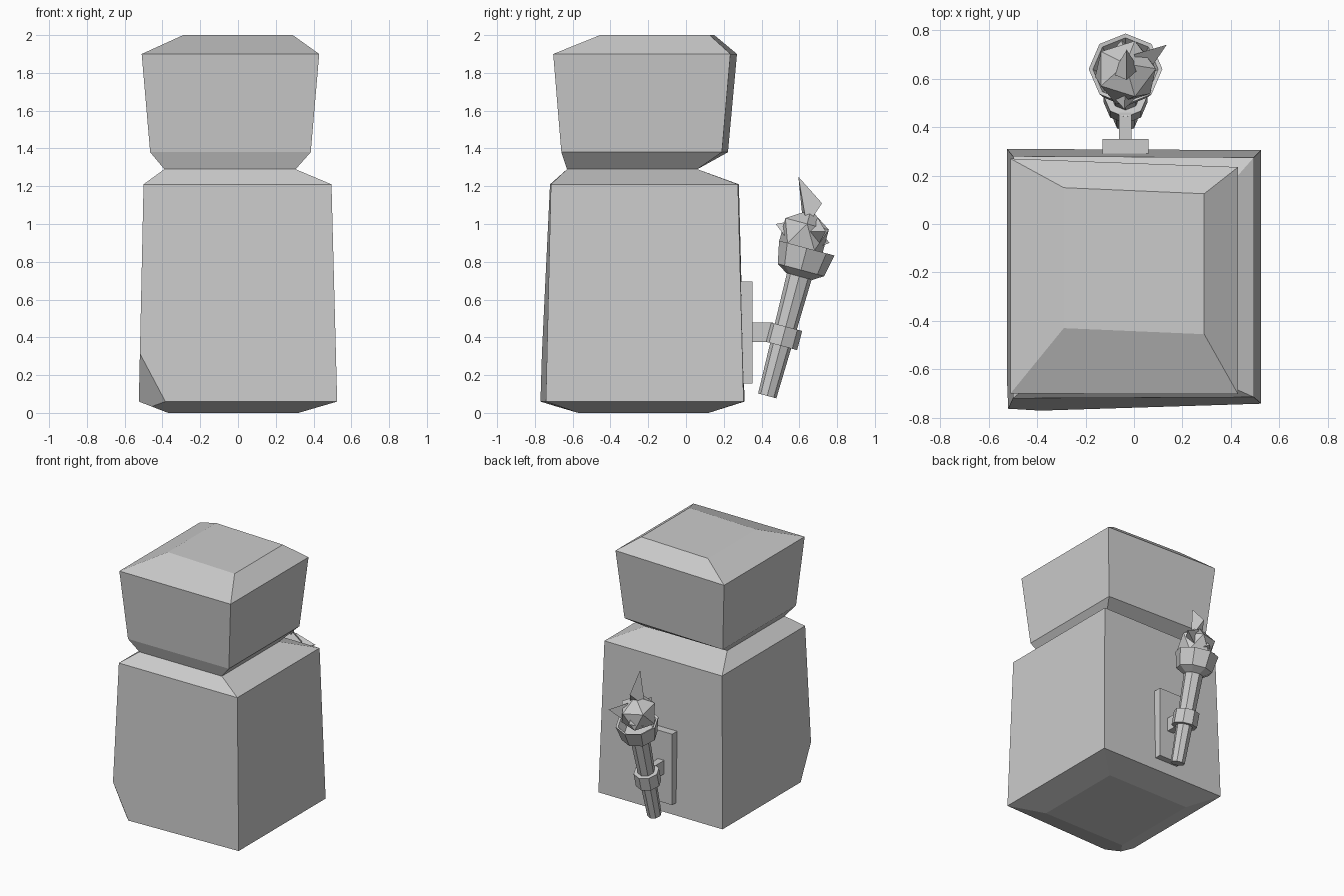
import bpy, bmesh, math
from mathutils import Vector, Matrix

if "Cube" in bpy.data.objects:
    bpy.data.objects.remove(bpy.data.objects["Cube"])


def finish(bm, name):
    bmesh.ops.recalc_face_normals(bm, faces=bm.faces[:])
    me = bpy.data.meshes.new(name)
    bm.to_mesh(me)
    bm.free()
    ob = bpy.data.objects.new(name, me)
    bpy.context.collection.objects.link(ob)
    return ob


def loft(bm, rings):
    """Skin a stack of equal-length point loops and cap both ends."""
    loops = [[bm.verts.new(p) for p in r] for r in rings]
    n = len(loops[0])
    for a, b in zip(loops, loops[1:]):
        for i in range(n):
            j = (i + 1) % n
            bm.faces.new((a[i], a[j], b[j], b[i]))
    bm.faces.new(loops[0][::-1])
    bm.faces.new(loops[-1])


def box(name, lo, hi):
    bm = bmesh.new()
    loft(bm, [[(lo[0], lo[1], z), (hi[0], lo[1], z), (hi[0], hi[1], z), (lo[0], hi[1], z)]
              for z in (lo[2], hi[2])])
    return finish(bm, name)


# Tilted torch axis
AXIS = Matrix.Translation((-0.035, 0.43, 0.09)) @ Matrix.Rotation(math.radians(-15), 4, 'X')


def turned(name, profile, sides=8):
    """Faceted solid around the torch axis from (radius, distance) pairs."""
    bm = bmesh.new()
    loft(bm, [[AXIS @ Vector((r * math.cos(2 * math.pi * i / sides),
                              r * math.sin(2 * math.pi * i / sides), s))
               for i in range(sides)] for r, s in profile])
    return finish(bm, name)


# Stone pillar: z, left x, right x, front y (left, right), back y (right, left)
levels = [
    (0.00, -0.37, 0.32, -0.57, -0.57, 0.12, 0.12),
    (0.06, -0.525, 0.525, -0.775, -0.742, 0.305, 0.31),
    (1.21, -0.50, 0.495, -0.72, -0.715, 0.275, 0.28),
    (1.29, -0.39, 0.305, -0.63, -0.63, 0.06, 0.06),
    (1.38, -0.465, 0.385, -0.66, -0.66, 0.19, 0.222),
    (1.90, -0.51, 0.43, -0.70, -0.703, 0.235, 0.27),
    (2.00, -0.29, 0.29, -0.43, -0.455, 0.125, 0.15),
]
bm = bmesh.new()
loft(bm, [[(l, fl, z), (r, fr, z), (r, br, z), (l, bl, z)]
          for z, l, r, fl, fr, br, bl in levels])
# Chipped front left foot
cut = bmesh.ops.bisect_plane(bm, geom=bm.verts[:] + bm.edges[:] + bm.faces[:],
                             plane_co=(-0.525, -0.775, 0.35), plane_no=(-2, -2, -1),
                             clear_outer=True)
bmesh.ops.holes_fill(bm, edges=[e for e in bm.edges if e.is_boundary])
finish(bm, "stone_pillar")

# Wall bracket
box("wall_plate", (-0.13, 0.27, 0.155), (0.06, 0.352, 0.695))
box("bracket_arm", (-0.062, 0.35, 0.375), (-0.01, 0.46, 0.478))

# Torch
turned("torch_handle", [(0.05, 0.0), (0.068, 0.67)])
turned("torch_band", [(0.09, 0.275), (0.09, 0.38)])
turned("torch_cup", [(0.072, 0.655), (0.127, 0.69), (0.152, 0.81), (0.135, 0.805), (0.1, 0.74)])

# Flame core with a jagged crown of pointed tongues
bm = bmesh.new()
bmesh.ops.create_icosphere(bm, subdivisions=1, radius=0.14,
                           matrix=Matrix.Translation((-0.035, 0.625, 0.94))
                           @ Matrix.Rotation(math.radians(-15), 4, 'X'))
finish(bm, "flame_core")

tongues = [
    [(-0.03, 0.595, 1.25), (-0.03, 0.72, 1.11), (0.02, 0.64, 0.99), (-0.09, 0.62, 1.0)],
    [(0.135, 0.74, 0.96), (0.0, 0.70, 1.03), (0.04, 0.60, 0.96), (0.0, 0.69, 0.87)],
    [(-0.04, 0.475, 1.0), (-0.11, 0.55, 0.9), (0.04, 0.55, 0.9), (-0.035, 0.58, 1.02)],
    [(-0.05, 0.76, 0.90), (0.02, 0.68, 0.87), (-0.12, 0.68, 0.88), (-0.04, 0.68, 1.0)],
]
for i, pts in enumerate(tongues):
    bm = bmesh.new()
    for p in pts:
        bm.verts.new(p)
    bmesh.ops.convex_hull(bm, input=bm.verts[:])
    finish(bm, f"flame_tongue_{i + 1}")
